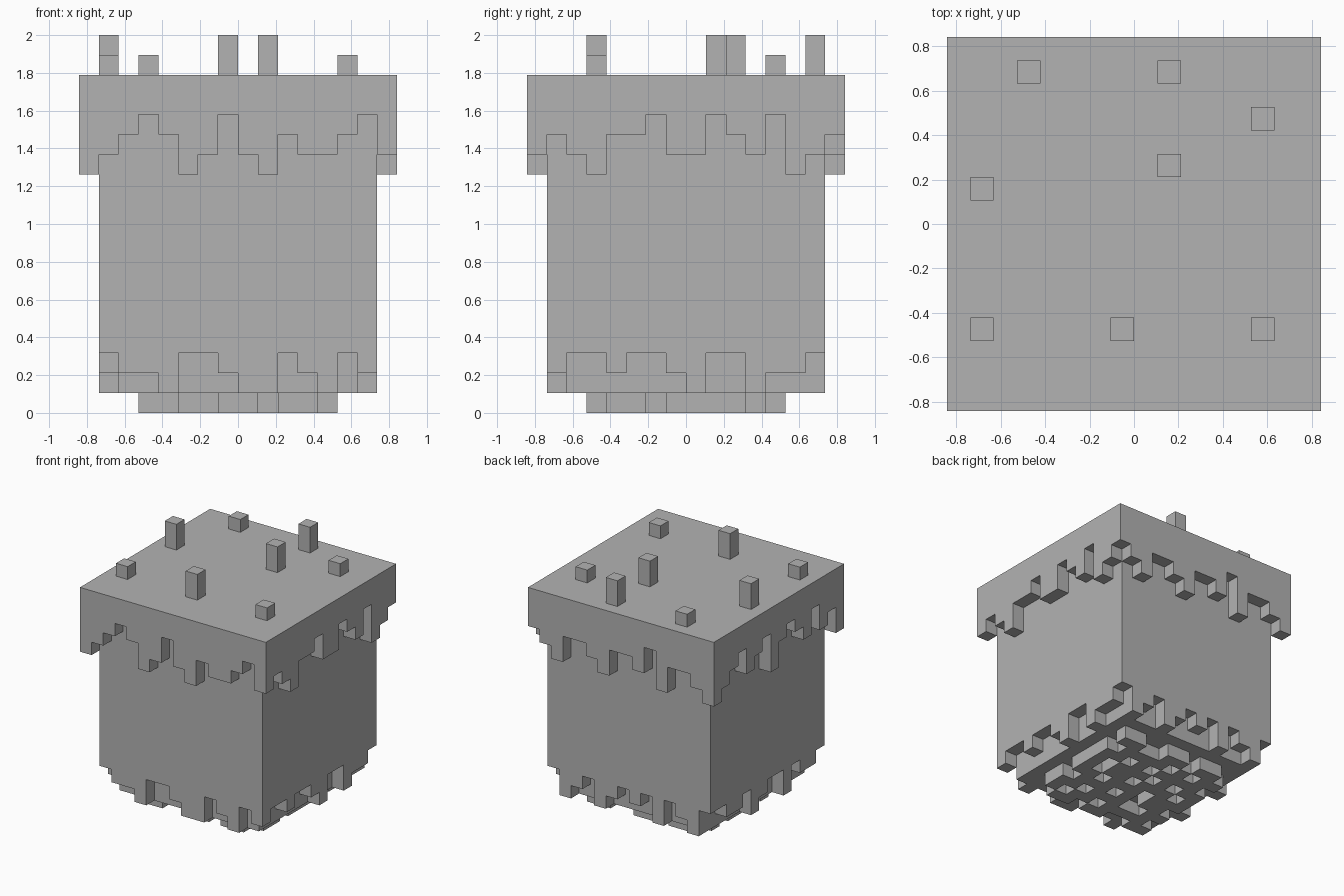
import bpy
import bmesh
from mathutils import Vector

UNIT = 2 / 19  # edge of one small cube

default = bpy.data.objects.get("Cube")
if default:
    bpy.data.objects.remove(default, do_unlink=True)

stone = bpy.data.materials.new("plain_grey")
stone.use_nodes = True
grey = (0.45, 0.45, 0.45, 1)
stone.diffuse_color = grey
stone.node_tree.nodes["Principled BSDF"].inputs["Base Color"].default_value = grey


def block(half, bottom, top):
    """Cells of a centred square slab."""
    span = range(-half, half)
    return {(x, y, z) for x in span for y in span for z in range(bottom, top)}


def fringe(half, top, front, back, left, right):
    """Cells hanging below height top around a square rim; digits are lengths."""
    cells = set()
    for i in range(2 * half):
        a = i - half
        rim = (
            (a, -half, front[i]),
            (a, half - 1, back[i]),
            (half - 1, a, left[i]),
            (-half, a, right[i]),
        )
        for x, y, length in rim:
            cells |= {(x, y, top - 1 - k) for k in range(int(length))}
    return cells


def build(name, cells):
    """Skin a set of cells with only their exposed faces, merged where flat."""
    bm = bmesh.new()
    corners = {}

    def vertex(point):
        key = tuple(point)
        if key not in corners:
            corners[key] = bm.verts.new(Vector(key) * UNIT)
        return corners[key]

    for cell in cells:
        for axis in range(3):
            for side in (0, 1):
                neighbour = list(cell)
                neighbour[axis] += 2 * side - 1
                if tuple(neighbour) in cells:
                    continue
                u, v = (axis + 1) % 3, (axis + 2) % 3
                loop = []
                for du, dv in ((0, 0), (1, 0), (1, 1), (0, 1)):
                    point = list(cell)
                    point[axis] += side
                    point[u] += du
                    point[v] += dv
                    loop.append(vertex(point))
                bm.faces.new(loop if side else loop[::-1])
    bmesh.ops.dissolve_limit(bm, angle_limit=0.01, verts=bm.verts[:], edges=bm.edges[:])
    bmesh.ops.triangulate(bm, faces=[f for f in bm.faces if len(f.verts) > 4])
    mesh = bpy.data.meshes.new(name)
    bm.to_mesh(mesh)
    bm.free()
    mesh.materials.append(stone)
    obj = bpy.data.objects.new(name, mesh)
    bpy.context.collection.objects.link(obj)
    return obj


# Overhanging cap with drips on all four sides
build("dripping_cap", block(8, 15, 17) | fringe(
    8, 15,
    front="3210132023122102",
    back="3211302113211321",
    left="2123110220120321",
    right="3120210130120123",
))

# Main body, its ragged lower rim and the narrower core
build("body", block(7, 3, 15) | block(6, 1, 3) | fringe(
    7, 3,
    front="01120012201201",
    back="02102010120120",
    left="10010012002110",
    right="01102001201100",
))

# Ragged underside, one layer thick, rows from front to back
underside_rows = (
    "##..##.##.",
    ".####.##.#",
    "##..###.##",
    ".##.#.###.",
    "###.###.##",
    "#.###.##.#",
    "##.#.###.#",
    ".####.#.##",
    "##.#.####.",
    ".##.##..##",
)
build("underside", {
    (x - 5, y - 5, 0)
    for y, row in enumerate(underside_rows)
    for x, mark in enumerate(row) if mark == "#"
})

# Small sprouts standing on the cap: x, y, height
sprouts = (
    (-5, 6, 1), (1, 6, 2), (5, 4, 1), (1, 2, 2),
    (-7, 1, 2), (-7, -5, 1), (-1, -5, 2), (5, -5, 1),
)
for number, (x, y, height) in enumerate(sprouts, 1):
    build(f"sprout_{number}", {(x, y, 17 + k) for k in range(height)})
